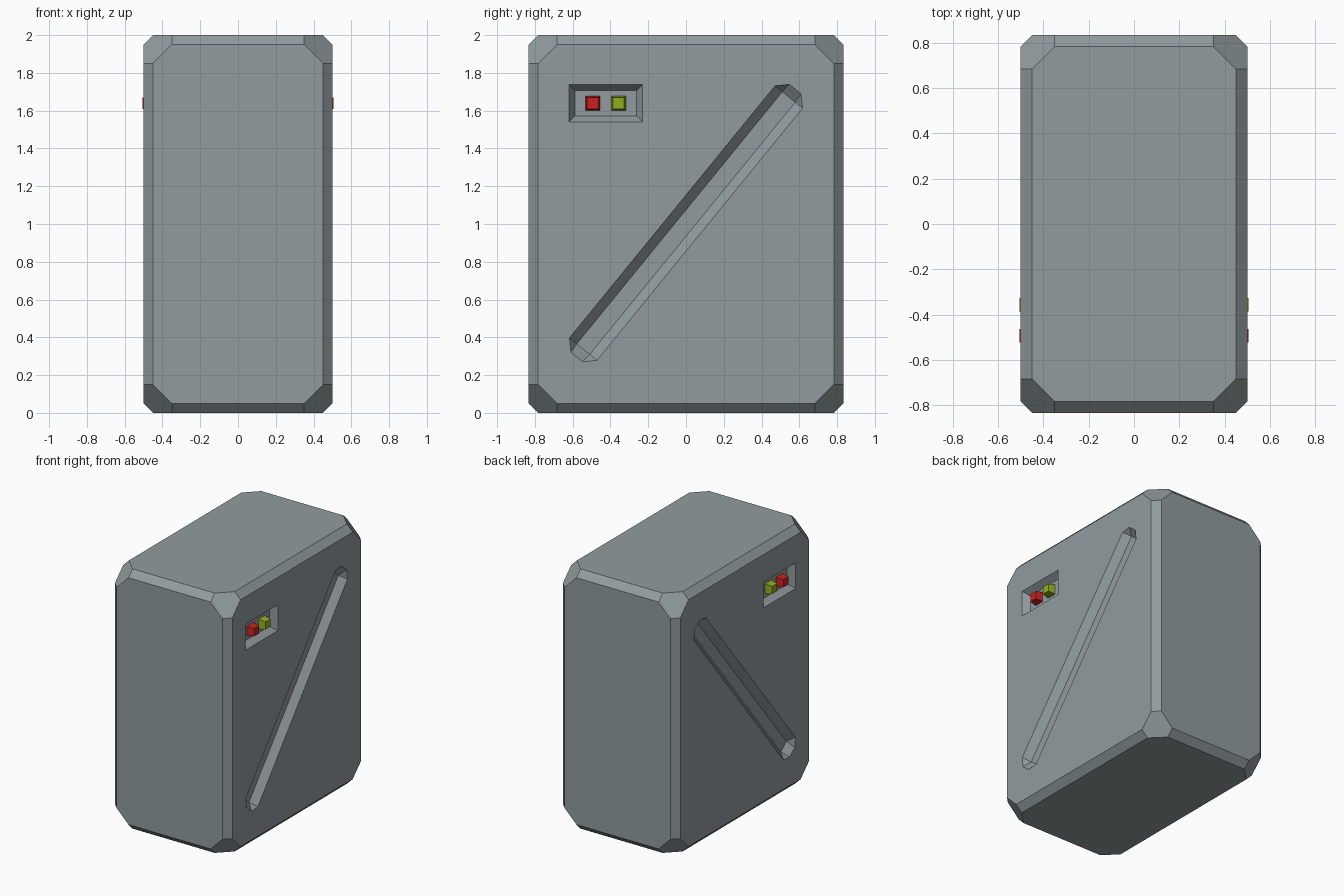
import bpy, bmesh
from itertools import product, permutations
from mathutils import Vector

if "Cube" in bpy.data.objects:
    bpy.data.objects.remove(bpy.data.objects["Cube"])


def material(name, rgb):
    m = bpy.data.materials.new(name)
    m.diffuse_color = (*rgb, 1)
    m.use_nodes = True
    m.node_tree.nodes["Principled BSDF"].inputs["Base Color"].default_value = m.diffuse_color
    return m


STEEL = material("steel grey", (0.285, 0.33, 0.345))
RED = material("red", (0.60, 0.015, 0.015))
GREEN = material("lime green", (0.29, 0.42, 0.015))


def hull(name, points, mat):
    """Flat-faced convex solid around the given points."""
    bm = bmesh.new()
    for p in points:
        bm.verts.new(p)
    bmesh.ops.convex_hull(bm, input=bm.verts[:])
    bmesh.ops.dissolve_limit(bm, angle_limit=0.01, verts=bm.verts[:], edges=bm.edges[:])
    bmesh.ops.recalc_face_normals(bm, faces=bm.faces[:])
    me = bpy.data.meshes.new(name)
    bm.to_mesh(me)
    bm.free()
    me.materials.append(mat)
    ob = bpy.data.objects.new(name, me)
    bpy.context.collection.objects.link(ob)
    return ob


def rect(y0, y1, z0, z1, inset=0.0):
    return list(product((y0 + inset, y1 - inset), (z0 + inset, z1 - inset)))


def layer(side, x, outline):
    return [(side * x, y, z) for y, z in outline]


# Body: chamfered box with hexagonal corner cuts
half = Vector((0.5, 0.833, 1.0))
pts = []
for signs in product((-1, 1), repeat=3):
    for off in permutations((0.0, 0.05, 0.15)):
        pts.append([signs[i] * (half[i] - off[i]) + (1 if i == 2 else 0) for i in range(3)])
body = hull("body", pts, STEEL)

# Diagonal groove outline: long bar with chamfered ends
centre = Vector((0.0, 1.005))
along = Vector((0.632, 0.775)).normalized()
across = Vector((along.y, -along.x))
L, W, C = 0.915, 0.094, 0.054


def bar(corners):
    return [centre + along * a * s + across * b * t
            for a, b in corners for s in (-1, 1) for t in (-1, 1)]


groove_top = bar([(L, W - C), (L - C, W)])
groove_floor = bar([(L - C, W - 0.05)])

FLOOR, FACE, OUT = 0.45, 0.5, 0.53
panel = (-0.62, -0.23, 1.54, 1.738)

for side, label in ((1, "right"), (-1, "left")):
    # Recesses cut into the side
    shapes = {"groove": (groove_floor, groove_top),
              "panel": (rect(*panel, 0.032), rect(*panel))}
    for part, (floor, top) in shapes.items():
        cutter = hull(f"{label}_{part}_cutter",
                      layer(side, FLOOR, floor) + layer(side, FACE, top) + layer(side, OUT, top),
                      STEEL)
        cutter.hide_render = True
        mod = body.modifiers.new(part, 'BOOLEAN')
        mod.operation = 'DIFFERENCE'
        mod.solver = 'EXACT'
        mod.object = cutter
        bpy.context.view_layer.objects.active = body
        bpy.ops.object.modifier_apply(modifier=mod.name)
        bpy.data.objects.remove(cutter)

    # Buttons standing in the panel recess
    for name, y, mat in (("red", -0.493, RED), ("green", -0.357, GREEN)):
        base = (y - 0.039, y + 0.039, 1.601, 1.678)
        hull(f"{label}_{name}_button",
             layer(side, FLOOR - 0.005, rect(*base)) + layer(side, 0.505, rect(*base, 0.009)), mat)
